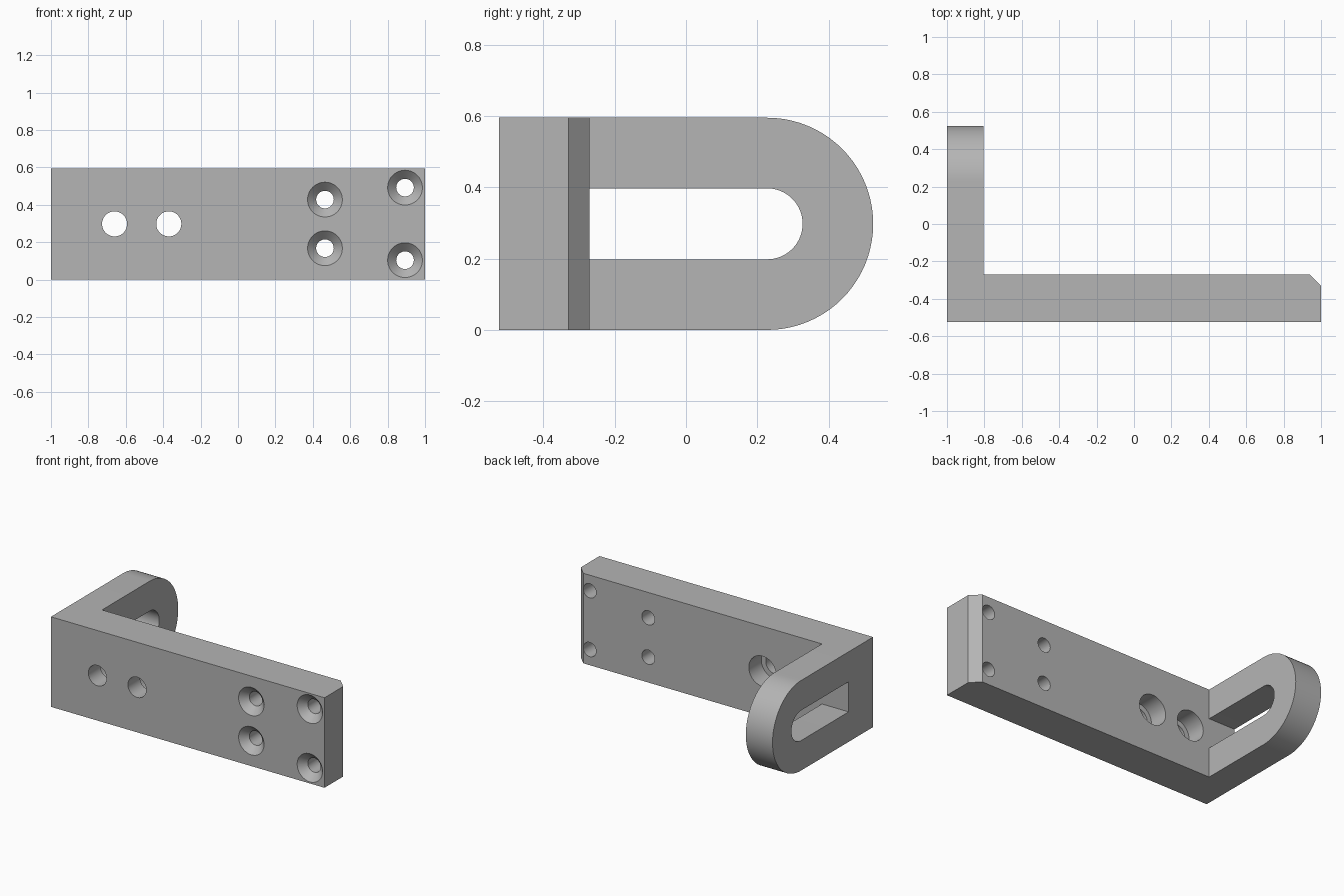
import bpy, bmesh, math
from mathutils import Vector

cube = bpy.data.objects.get("Cube")
if cube:
    bpy.data.objects.remove(cube, do_unlink=True)

HEIGHT = 0.595
MID = HEIGHT / 2
FRONT, BACK, END = -0.525, -0.27, 0.525
FLANGE_X = -0.805

grey = bpy.data.materials.new("plain grey")
grey.use_nodes = True
grey.diffuse_color = (0.46, 0.46, 0.46, 1)
grey.node_tree.nodes["Principled BSDF"].inputs["Base Color"].default_value = grey.diffuse_color


def finish(bm, name):
    bmesh.ops.recalc_face_normals(bm, faces=bm.faces)
    mesh = bpy.data.meshes.new(name)
    bm.to_mesh(mesh)
    bm.free()
    mesh.materials.append(grey)
    obj = bpy.data.objects.new(name, mesh)
    bpy.context.collection.objects.link(obj)
    return obj


def prism(name, points, direction):
    """Extrude a closed outline along a direction."""
    bm = bmesh.new()
    face = bm.faces.new([bm.verts.new(p) for p in points])
    out = bmesh.ops.extrude_face_region(bm, geom=[face], use_keep_orig=True)
    verts = [g for g in out["geom"] if isinstance(g, bmesh.types.BMVert)]
    bmesh.ops.translate(bm, verts=verts, vec=Vector(direction))
    return finish(bm, name)


def lathe(name, x, z, profile, sides=48):
    """Revolve (y, radius) steps around an axis parallel to y."""
    bm = bmesh.new()
    rings = []
    for y, r in profile:
        angles = [2 * math.pi * i / sides for i in range(sides)]
        rings.append([bm.verts.new((x + r * math.cos(a), y, z + r * math.sin(a)))
                      for a in angles])
    for a, b in zip(rings, rings[1:]):
        for i in range(sides):
            j = (i + 1) % sides
            bm.faces.new((a[i], a[j], b[j], b[i]))
    bm.faces.new(rings[0])
    bm.faces.new(rings[-1])
    return finish(bm, name)


def combine(target, other, operation):
    mod = target.modifiers.new(operation.title(), "BOOLEAN")
    mod.operation = operation
    mod.solver = "EXACT"
    mod.object = other
    bpy.context.view_layer.objects.active = target
    bpy.ops.object.modifier_apply(modifier=mod.name)
    bpy.data.objects.remove(other, do_unlink=True)


def arc(radius, steps=40):
    angles = [math.pi * (i / steps - 0.5) for i in range(steps + 1)]
    return [(-1, END - MID + radius * math.cos(a), MID + radius * math.sin(a))
            for a in angles]


# Mounting plate with one chamfered back corner
outline = [(-1, FRONT), (1, FRONT), (1, BACK - 0.06), (0.94, BACK), (-1, BACK)]
bracket = prism("bracket", [(x, y, 0) for x, y in outline], (0, 0, HEIGHT))

# Round-ended flange with an open slot running up to the plate
slot = 0.0995
flange_outline = ([(-1, BACK, 0)] + arc(MID) + [(-1, BACK, HEIGHT), (-1, BACK, MID + slot)]
                  + arc(slot)[::-1] + [(-1, BACK, MID - slot)])
flange = prism("slotted_flange", flange_outline, (FLANGE_X + 1, 0, 0))
combine(bracket, flange, "UNION")

# Countersunk screw holes, in mirrored pairs
for x, offset in ((0.465, 0.13), (0.893, 0.194)):
    for side in (-1, 1):
        screw = lathe("screw_cutter", x, MID + side * offset,
                      [(FRONT - 0.01, 0.103), (FRONT + 0.046, 0.047), (BACK + 0.1, 0.047)])
        combine(bracket, screw, "DIFFERENCE")

# Through holes with a counterbore on the back
for x in (-0.66, -0.37):
    bolt = lathe("bolt_cutter", x, MID,
                 [(FRONT - 0.1, 0.067), (BACK - 0.13, 0.067),
                  (BACK - 0.13, 0.1), (BACK + 0.1, 0.1)])
    combine(bracket, bolt, "DIFFERENCE")

# Merge coplanar faces and shade the round surfaces smoothly
bm = bmesh.new()
bm.from_mesh(bracket.data)
bmesh.ops.remove_doubles(bm, verts=bm.verts, dist=0.0001)
bmesh.ops.dissolve_limit(bm, angle_limit=0.005, verts=bm.verts, edges=bm.edges)
bm.to_mesh(bracket.data)
bm.free()
bpy.ops.object.select_all(action="DESELECT")
bracket.select_set(True)
bpy.context.view_layer.objects.active = bracket
bpy.ops.object.shade_smooth_by_angle(angle=math.radians(30))
